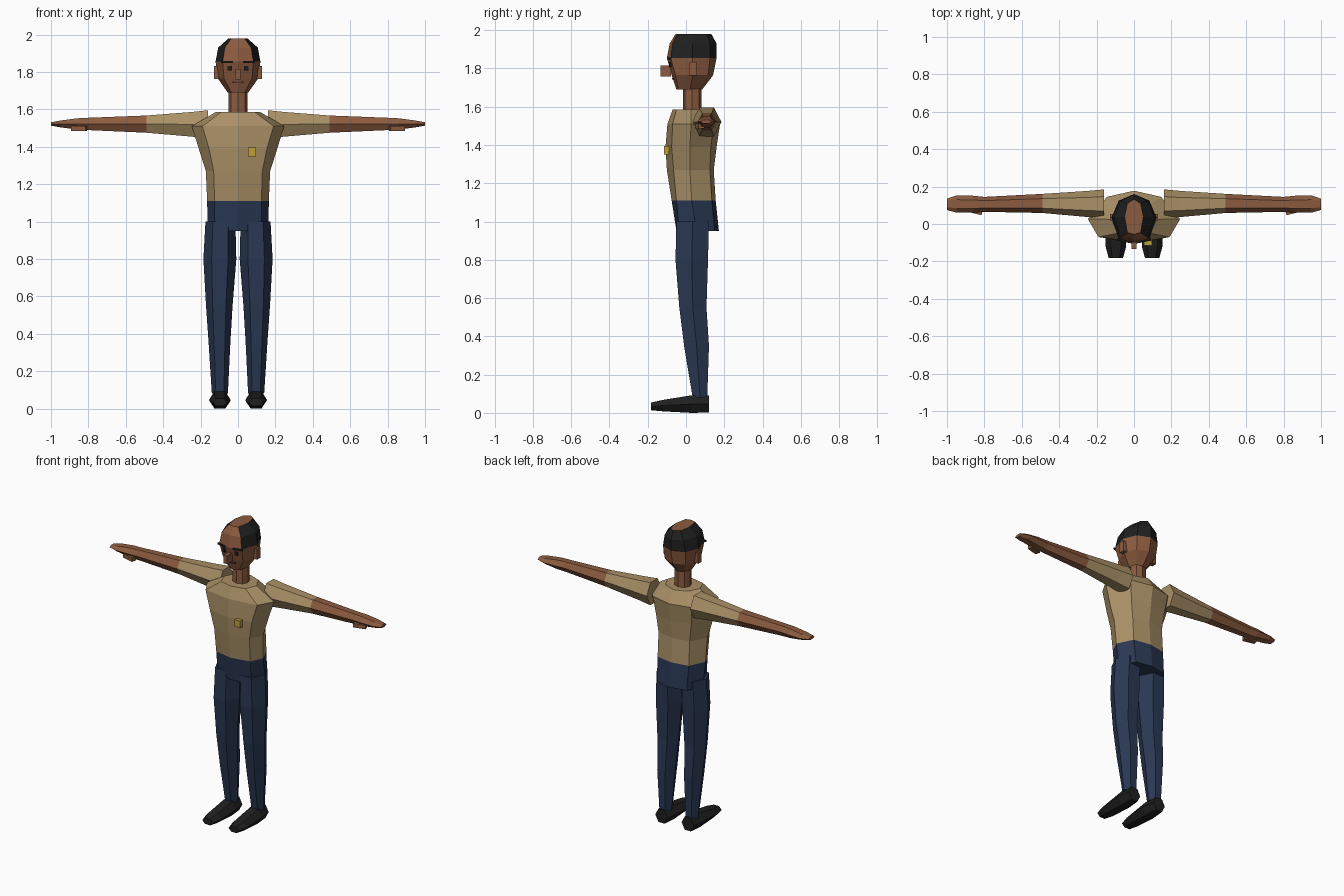
import bpy, bmesh, math
from mathutils import Matrix

if "Cube" in bpy.data.objects:
    bpy.data.objects.remove(bpy.data.objects["Cube"])


def material(name, rgb):
    m = bpy.data.materials.new(name)
    m.diffuse_color = (*rgb, 1)
    m.use_nodes = True
    m.node_tree.nodes["Principled BSDF"].inputs["Base Color"].default_value = m.diffuse_color
    return m


SHIRT = material("tan shirt", (0.40, 0.28, 0.135))
SKIN = material("brown skin", (0.26, 0.105, 0.05))
DENIM = material("navy trousers", (0.023, 0.040, 0.088))
BLACK = material("black hair and shoes", (0.014, 0.014, 0.014))
GOLD = material("gold badge", (0.50, 0.35, 0.045))
LIP = material("dark lip", (0.13, 0.045, 0.025))


def finish(name, bm, mats, rule=None):
    bmesh.ops.recalc_face_normals(bm, faces=bm.faces[:])
    mesh = bpy.data.meshes.new(name)
    if rule:
        for f in bm.faces:
            f.material_index = rule(f.calc_center_median(), f.normal)
    bm.to_mesh(mesh)
    bm.free()
    for m in mats:
        mesh.materials.append(m)
    obj = bpy.data.objects.new(name, mesh)
    bpy.context.collection.objects.link(obj)
    return obj


def loft(name, rings, mats, rule=None):
    """Skin a list of equal-length point rings and cap both ends."""
    bm = bmesh.new()
    rows = [[bm.verts.new(p) for p in r] for r in rings]
    n = len(rows[0])
    for a, b in zip(rows, rows[1:]):
        for i in range(n):
            j = (i + 1) % n
            bm.faces.new((a[i], a[j], b[j], b[i]))
    bm.faces.new(rows[0])
    bm.faces.new(rows[-1])
    return finish(name, bm, mats, rule)


def box(name, centre, size, mat, turn=0):
    bm = bmesh.new()
    mtx = (Matrix.Translation(centre) @ Matrix.Rotation(turn, 4, 'Z')
           @ Matrix.Diagonal((*size, 1)))
    bmesh.ops.create_cube(bm, size=1, matrix=mtx)
    return finish(name, bm, [mat])


def octagon(z, y0, y1, y2, y3, y4, x1, x2, x3):
    """Mirrored eight-point ring, y0 at the front to y4 at the back."""
    return [(0, y0, z), (x1, y1, z), (x2, y2, z), (x3, y3, z),
            (0, y4, z), (-x3, y3, z), (-x2, y2, z), (-x1, y1, z)]


def hexagon(u, v, ru, rv):
    """Six points, pointed along the first axis and flat along the second."""
    return [(u + ru * c, v + rv * s) for c, s in
            ((1, 0), (.5, 1), (-.5, 1), (-1, 0), (-.5, -1), (.5, -1))]


# Torso and hips in one loft, split at the waistband
loft("torso", [
    octagon(0.95, -.05, -.035, .055, .15, .172, .125, .162, .11),
    octagon(1.11, -.075, -.05, .03, .135, .155, .125, .165, .115),
    octagon(1.27, -.10, -.065, .02, .125, .145, .13, .172, .115),
    octagon(1.39, -.107, -.075, .02, .13, .16, .155, .21, .13),
    octagon(1.51, -.097, -.07, .027, .145, .178, .19, .247, .145),
    octagon(1.585, -.07, -.05, .025, .10, .13, .09, .12, .08),
], [SHIRT, DENIM], lambda c, n: int(c.z < 1.11))

# Neck
loft("neck", [octagon(z, -.016, -.004, .032, .068, .082, .037, .052, .037)
              for z in (1.56, 1.71)], [SKIN])

# Head: bare crown and forehead, hair around sides and back
loft("head", [
    octagon(1.69, -.05, -.04, .02, .065, .085, .035, .055, .035),
    octagon(1.765, -.075, -.055, .035, .115, .142, .075, .108, .075),
    octagon(1.855, -.10, -.08, .035, .125, .16, .082, .12, .082),
    octagon(1.93, -.085, -.07, .035, .125, .16, .07, .106, .07),
    octagon(1.98, -.055, -.045, .04, .11, .132, .035, .05, .035),
], [SKIN, BLACK],
    lambda c, n: int(c.z > 1.855 and c.y > -.04 and n.z < .95))

# Centre face details and chest badge
box("nose", (0, -.105, 1.787), (.027, .055, .056), SKIN)
box("mouth", (0, -.068, 1.745), (.06, .009, .008), LIP)
box("badge", (.075, -.102, 1.372), (.042, .025, .046), GOLD)

for side, s in (("right", 1), ("left", -1)):
    tilt = s * math.radians(14)
    box(side + "_eye", (s * .045, -.082, 1.82), (.02, .009, .025), BLACK, tilt)
    box(side + "_brow", (s * .06, -.088, 1.852), (.062, .009, .011), BLACK, tilt)
    box(side + "_ear", (s * .113, .036, 1.798), (.03, .036, .07), SKIN)

    # Arm: x, y centre, z centre, y radius, z radius; sleeve ends at x = 0.49
    arm = [(.16, .108, 1.520, .077, .075), (.245, .107, 1.520, .070, .066),
           (.49, .110, 1.521, .051, .046), (.80, .105, 1.522, .040, .033),
           (.86, .106, 1.522, .045, .030), (.95, .107, 1.522, .046, .018),
           (1.0, .105, 1.522, .030, .009)]
    loft(side + "_arm",
         [[(s * x, y, z) for y, z in hexagon(cy, cz, ry, rz)]
          for x, cy, cz, ry, rz in arm],
         [SHIRT, SKIN], lambda c, n: int(abs(c.x) > .49))
    box(side + "_thumb", (s * .85, .072, 1.498), (.08, .032, .026), SKIN, s * .25)

    # Leg: z, x centre, y centre, x radius, y radius
    leg = [(1.0, .094, .035, .080, .085), (.80, .097, .030, .088, .085),
           (.55, .100, .036, .071, .071), (.35, .099, .055, .058, .065),
           (.08, .097, .073, .043, .038)]
    loft(side + "_leg",
         [[(s * x, y, z) for x, y in hexagon(cx, cy, rx, ry)]
          for z, cx, cy, rx, ry in leg], [DENIM])

    # Shoe: y, z centre, x radius, z radius
    shoe = [(-.183, .034, .038, .020), (-.12, .038, .055, .030),
            (.03, .046, .058, .046), (.12, .046, .045, .044)]
    loft(side + "_shoe",
         [[(s * x, y, z) for x, z in hexagon(.097, cz, rx, rz)]
          for y, cz, rx, rz in shoe], [BLACK])
